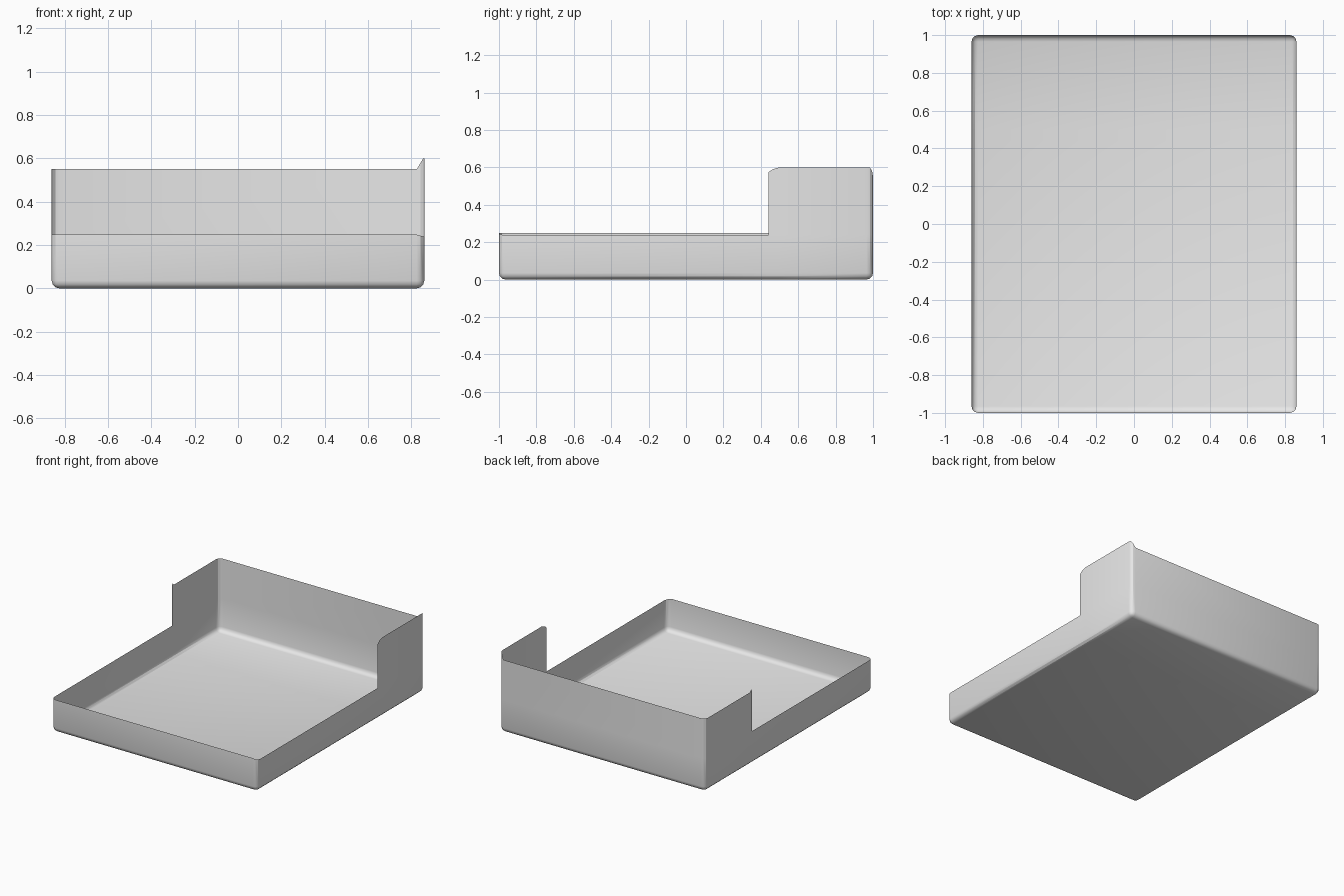
import bpy, bmesh
from mathutils import Vector

cube = bpy.data.objects.get("Cube")
if cube:
    bpy.data.objects.remove(cube, do_unlink=True)

WIDTH, LENGTH, HIGH, LOW, STEP_Y, ROUND = 1.72, 2.0, 0.60, 0.245, 0.44, 0.035

grey = bpy.data.materials.new("light grey")
grey.use_nodes = True
grey.diffuse_color = (0.8, 0.8, 0.8, 1)
grey.node_tree.nodes["Principled BSDF"].inputs["Base Color"].default_value = (0.8, 0.8, 0.8, 1)


def ramp(value, start, end):
    return min(1, max(0, (value - start) / (end - start)))


# Open tray: a box without its lid, edges rounded
bm = bmesh.new()
bmesh.ops.create_cube(bm, size=1)
for v in bm.verts:
    v.co = Vector((v.co.x * WIDTH, v.co.y * LENGTH, (v.co.z + 0.5) * HIGH))
lid = [f for f in bm.faces if f.normal.z > 0.9]
bmesh.ops.delete(bm, geom=lid, context='FACES')
edges = [e for e in bm.edges if not e.is_boundary]
bmesh.ops.bevel(bm, geom=edges, offset=ROUND, segments=3, profile=0.5, affect='EDGES')


def cut(point, normal):
    geom = bm.verts[:] + bm.edges[:] + bm.faces[:]
    bmesh.ops.bisect_plane(bm, geom=geom, dist=1e-5, plane_co=point, plane_no=normal)


# Step in the side walls, with extra cuts for the front corners of the tall part
cut((0, 0, LOW), (0, 0, 1))
for y in (STEP_Y, 0.447, 0.465, 0.5):
    cut((0, y, 0), (0, 1, 0))
front = [f for f in bm.faces
         if f.calc_center_median().z > LOW and f.calc_center_median().y < STEP_Y]
bmesh.ops.delete(bm, geom=front, context='FACES')

# Rim heights: left wall higher with a rounded corner, right wall with a small tip
for v in bm.verts:
    x, y, z = v.co
    if z > HIGH - 0.001:
        if x > 0:
            v.co.z = 0.55 + 0.05 * ramp(x, 0.825, 0.855)
            v.co.z -= 0.05 * (1 - ramp(y, 0.42, 0.5)) ** 2
        else:
            v.co.z = 0.55
            if STEP_Y + 0.001 < y < 0.46:
                v.co.z = 0.568
    elif abs(z - LOW) < 0.001:
        v.co.z = 0.248 - 0.01 * ramp(x, 0.825, 0.86)

# Remove loose geometry left by the step
loose = [v for v in bm.verts if not v.link_faces]
bmesh.ops.delete(bm, geom=loose, context='VERTS')
mesh = bpy.data.meshes.new("stepped_tray")
bm.to_mesh(mesh)
bm.free()
mesh.materials.append(grey)
tray = bpy.data.objects.new("stepped_tray", mesh)
bpy.context.collection.objects.link(tray)
bpy.ops.object.select_all(action='DESELECT')
tray.select_set(True)
bpy.context.view_layer.objects.active = tray
bpy.ops.object.shade_smooth_by_angle()
